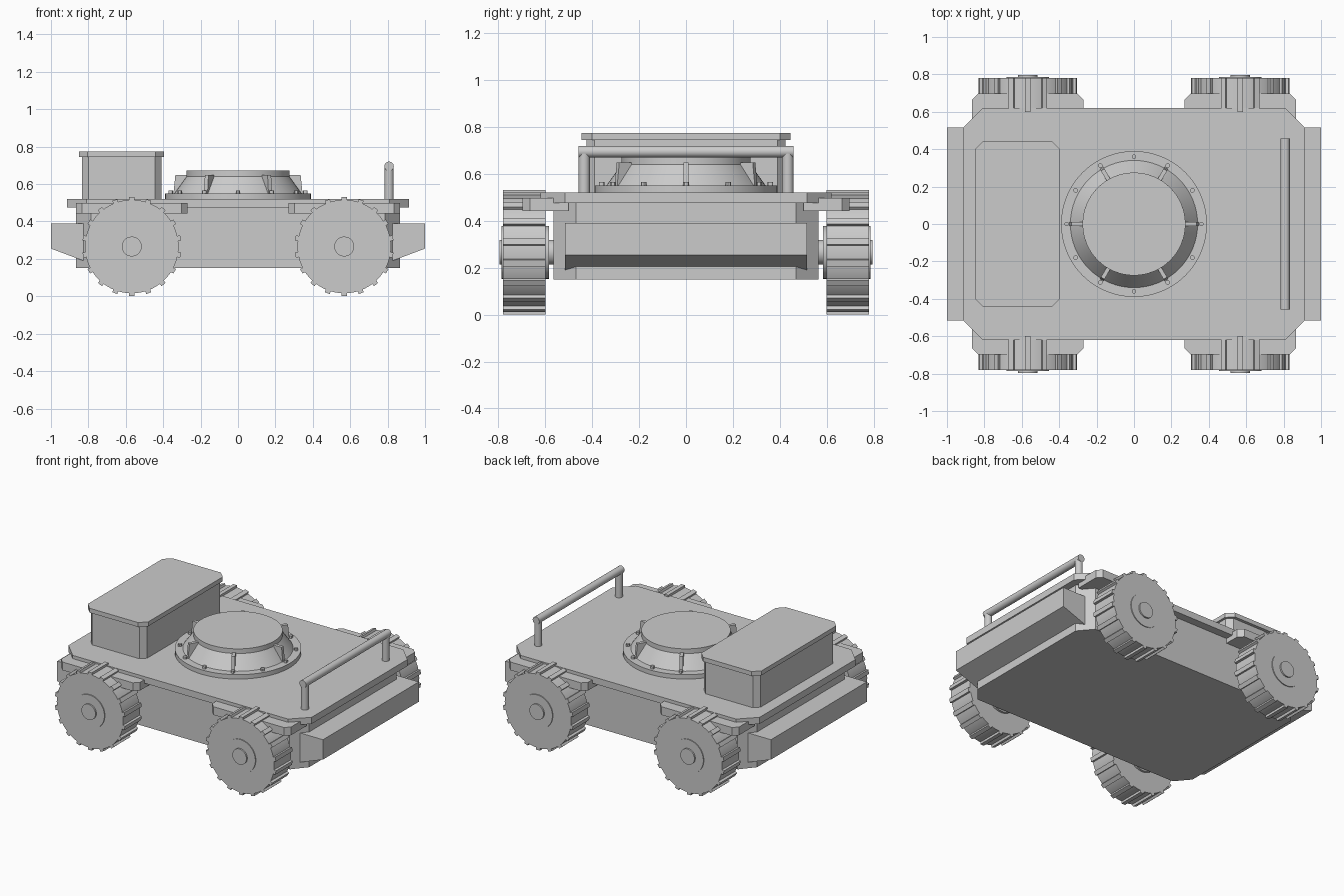
import bpy, bmesh, math
from mathutils import Matrix, Vector

cube = bpy.data.objects.get("Cube")
if cube:
    bpy.data.objects.remove(cube, do_unlink=True)

GREY = (0.6, 0.6, 0.6, 1)
grey = bpy.data.materials.new("plain grey")
grey.use_nodes = True
grey.diffuse_color = GREY
grey.node_tree.nodes["Principled BSDF"].inputs["Base Color"].default_value = GREY


def finish(name, bm, smooth=False):
    bmesh.ops.recalc_face_normals(bm, faces=bm.faces)
    mesh = bpy.data.meshes.new(name)
    bm.to_mesh(mesh)
    bm.free()
    mesh.materials.append(grey)
    obj = bpy.data.objects.new(name, mesh)
    bpy.context.collection.objects.link(obj)
    if smooth:
        bpy.ops.object.select_all(action='DESELECT')
        obj.select_set(True)
        bpy.context.view_layer.objects.active = obj
        bpy.ops.object.shade_smooth_by_angle(angle=math.radians(30))
    return obj


def extrude(bm, points, offset):
    """Closed prism from a flat outline pushed along an offset."""
    face = bm.faces.new([bm.verts.new(p) for p in points])
    moved = bmesh.ops.extrude_face_region(bm, geom=[face], use_keep_orig=True)
    verts = [g for g in moved["geom"] if isinstance(g, bmesh.types.BMVert)]
    bmesh.ops.translate(bm, verts=verts, vec=offset)


def slab(name, x0, x1, y, z0, z1, cx, cy):
    """Plate symmetric in y with chamfered corners."""
    pts = [(x0 + cx, -y), (x1 - cx, -y), (x1, cy - y), (x1, y - cy),
           (x1 - cx, y), (x0 + cx, y), (x0, y - cy), (x0, cy - y)]
    bm = bmesh.new()
    extrude(bm, [(px, py, z0) for px, py in pts], (0, 0, z1 - z0))
    return finish(name, bm)


def cylinder(bm, start, end, r0, r1=None, sides=48):
    a, b = Vector(start), Vector(end)
    turn = (b - a).to_track_quat('Z', 'Y').to_matrix().to_4x4()
    bmesh.ops.create_cone(bm, cap_ends=True, segments=sides, radius1=r0,
                          radius2=r0 if r1 is None else r1, depth=(b - a).length,
                          matrix=Matrix.Translation((a + b) / 2) @ turn)


# Hull, deck and equipment box
slab("hull", -0.865, 0.865, 0.565, 0.15, 0.475, 0.08, 0.095)
slab("deck", -0.915, 0.915, 0.62, 0.475, 0.52, 0.105, 0.105)
slab("storage_box", -0.835, -0.41, 0.425, 0.52, 0.745, 0.035, 0.035)
slab("storage_lid", -0.85, -0.395, 0.445, 0.745, 0.775, 0.045, 0.045)

# Bumpers with a sloping underside, reaching back into the hull
for side, name in ((1, "left_bumper"), (-1, "right_bumper")):
    bm = bmesh.new()
    profile = [(0.8, 0.39), (1, 0.39), (1, 0.255), (0.8, 0.18)]
    extrude(bm, [(side * x, -0.515, z) for x, z in profile], (0, 1.03, 0))
    finish(name, bm)

# Round hatch: flange, cone, cap
bm = bmesh.new()
cylinder(bm, (0, 0, 0.52), (0, 0, 0.55), 0.39, sides=64)
cylinder(bm, (0, 0, 0.55), (0, 0, 0.64), 0.34, 0.275, sides=64)
cylinder(bm, (0, 0, 0.64), (0, 0, 0.672), 0.275, sides=64)
finish("hatch", bm, True)

# Gussets and bolts around the hatch
bm = bmesh.new()
for i in range(6):
    part = bmesh.new()
    rib = [(0.26, 0.55), (0.345, 0.55), (0.335, 0.648), (0.26, 0.648)]
    extrude(part, [(r, -0.011, z) for r, z in rib], (0, 0.022, 0))
    part.transform(Matrix.Rotation(i * math.pi / 3, 4, 'Z'))
    mesh = bpy.data.meshes.new("rib")
    part.to_mesh(mesh)
    part.free()
    bm.from_mesh(mesh)
    bpy.data.meshes.remove(mesh)
finish("hatch_gussets", bm)
bm = bmesh.new()
for i in range(12):
    a = i * math.pi / 6
    x, y = 0.36 * math.cos(a), 0.36 * math.sin(a)
    cylinder(bm, (x, y, 0.545), (x, y, 0.565), 0.012, sides=12)
finish("hatch_bolts", bm, True)

# Grab rail
bm = bmesh.new()
cylinder(bm, (0.808, -0.458, 0.695), (0.808, 0.458, 0.695), 0.025, sides=24)
for y in (-0.434, 0.434):
    cylinder(bm, (0.808, y, 0.51), (0.808, y, 0.695), 0.024, sides=24)
finish("grab_rail", bm, True)

# Wheels, axles and fenders
WHEEL_Z = 0.266
for sx, end in ((1, "left"), (-1, "right")):
    for sy, face in ((-1, "front"), (1, "back")):
        label = f"{face}_{end}"
        cx = sx * 0.568

        def along(bm, y0, y1, r, sides=48):
            cylinder(bm, (cx, sy * y0, WHEEL_Z), (cx, sy * y1, WHEEL_Z), r, sides=sides)

        bm = bmesh.new()
        along(bm, 0.6, 0.78, 0.25, 72)
        finish(label + "_wheel", bm, True)

        bm = bmesh.new()
        for i in range(18):
            place = (Matrix.Translation((cx, sy * 0.69, WHEEL_Z))
                     @ Matrix.Rotation(i * math.tau / 18, 4, 'Y')
                     @ Matrix.Translation((0, 0, 0.25))
                     @ Matrix.Diagonal((0.028, 0.18, 0.03, 1)))
            bmesh.ops.create_cube(bm, size=1, matrix=place)
        finish(label + "_treads", bm)

        bm = bmesh.new()
        along(bm, 0.585, 0.786, 0.113)
        along(bm, 0.5, 0.796, 0.053)
        finish(label + "_hub", bm, True)

        bm = bmesh.new()
        outline = [(-0.297, 0.5), (0.297, 0.5), (0.297, 0.665), (0.265, 0.697),
                   (-0.265, 0.697), (-0.297, 0.665)]
        extrude(bm, [(cx + x, sy * y, 0.442) for x, y in outline], (0, 0, 0.056))
        finish(label + "_fender", bm)
